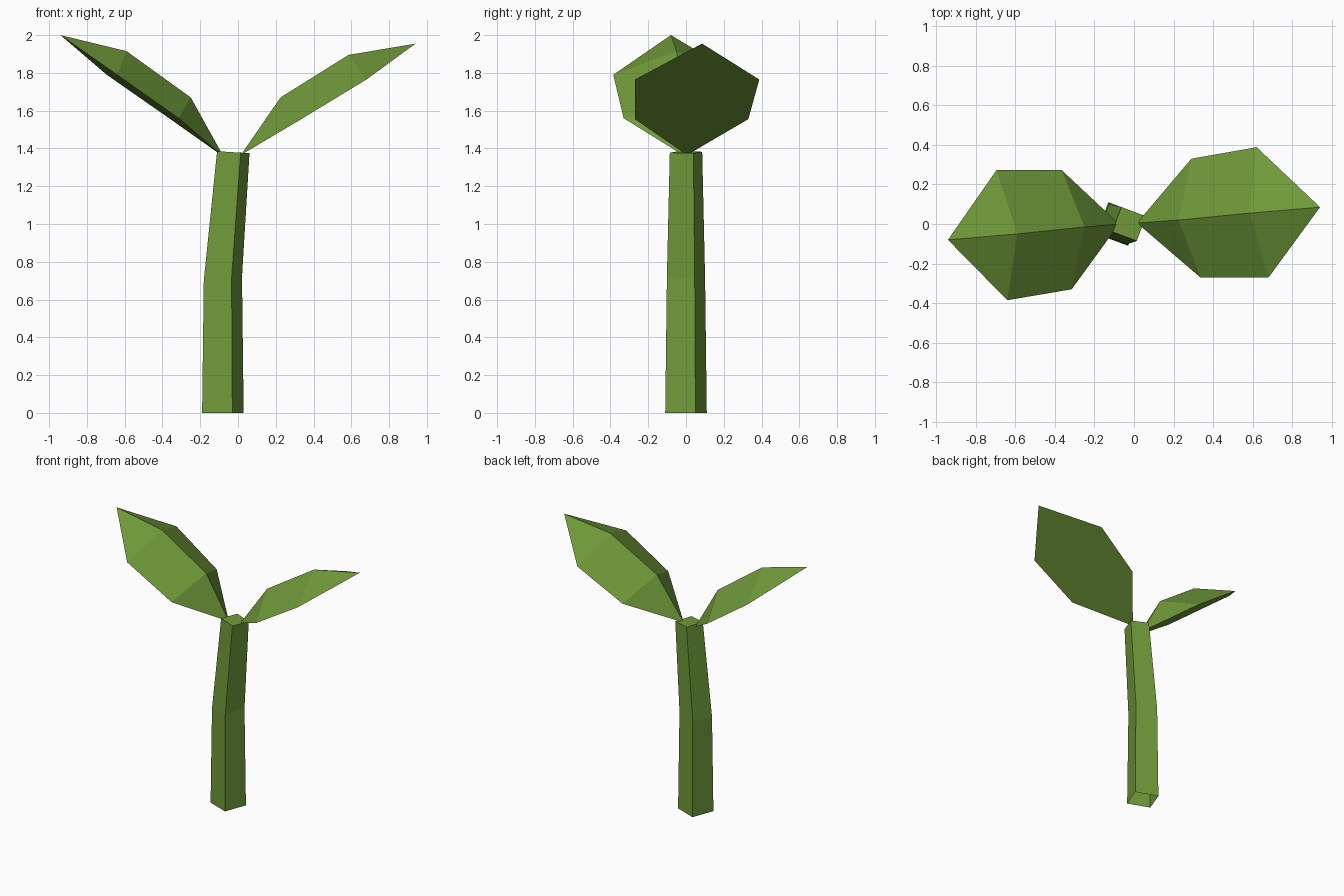
import bpy
import bmesh
from mathutils import Vector

cube = bpy.data.objects.get("Cube")
if cube:
    bpy.data.objects.remove(cube, do_unlink=True)

# One leafy green for the whole plant
green = bpy.data.materials.new("leaf_green")
green.use_nodes = True
colour = (0.162, 0.325, 0.042, 1)
green.diffuse_color = colour
green.node_tree.nodes["Principled BSDF"].inputs["Base Color"].default_value = colour


def finish(name, bm):
    bmesh.ops.recalc_face_normals(bm, faces=bm.faces)
    mesh = bpy.data.meshes.new(name)
    bm.to_mesh(mesh)
    bm.free()
    mesh.materials.append(green)
    obj = bpy.data.objects.new(name, mesh)
    bpy.context.collection.objects.link(obj)
    return obj


# Stem: a turned square section, lofted along a bent path, open underneath
def make_stem(sections):
    bm = bmesh.new()
    rings = []
    for centre, size, tilt in sections:
        arm = Vector((0.05, -0.11)) * size
        ring = []
        for side in range(4):
            ring.append(bm.verts.new((centre[0] + arm.x, arm.y, centre[1] + tilt * arm.x)))
            arm = Vector((-arm.y, arm.x))
        rings.append(ring)
    for low, high in zip(rings, rings[1:]):
        for i in range(4):
            j = (i + 1) % 4
            bm.faces.new((low[i], low[j], high[j], high[i]))
    bm.faces.new(rings[-1])
    return finish("stem", bm)


make_stem([((-0.08, 0), 1, 0), ((-0.08, 0.71), 0.92, 0.1), ((-0.025, 1.38), 0.78, -0.06)])


# Leaf: flat six-sided underside with a raised midrib on top
def make_leaf(name, base, front, tip, back, ridge):
    bm = bmesh.new()
    b, t = bm.verts.new(base), bm.verts.new(tip)
    r1, r2 = [bm.verts.new(p) for p in ridge]
    edges = [[bm.verts.new(p) for p in side] for side in (front, back)]
    for e1, e2 in edges:
        bm.faces.new((b, e1, r1))
        bm.faces.new((e1, e2, r2, r1))
        bm.faces.new((e2, t, r2))
    (f1, f2), (k1, k2) = edges
    bm.faces.new((b, f1, f2, t, k2, k1))
    return finish(name, bm)


make_leaf("left_leaf", (0.015, 0.005, 1.365),
          [(0.335, -0.27, 1.555), (0.68, -0.27, 1.765)],
          (0.94, 0.085, 1.955),
          [(0.29, 0.33, 1.555), (0.62, 0.388, 1.765)],
          [(0.225, 0.02, 1.67), (0.585, 0.055, 1.895)])
make_leaf("right_leaf", (-0.075, 0, 1.355),
          [(-0.315, -0.33, 1.56), (-0.64, -0.385, 1.79)],
          (-0.94, -0.08, 2.0),
          [(-0.365, 0.272, 1.56), (-0.695, 0.272, 1.79)],
          [(-0.25, -0.015, 1.67), (-0.59, -0.05, 1.915)])
